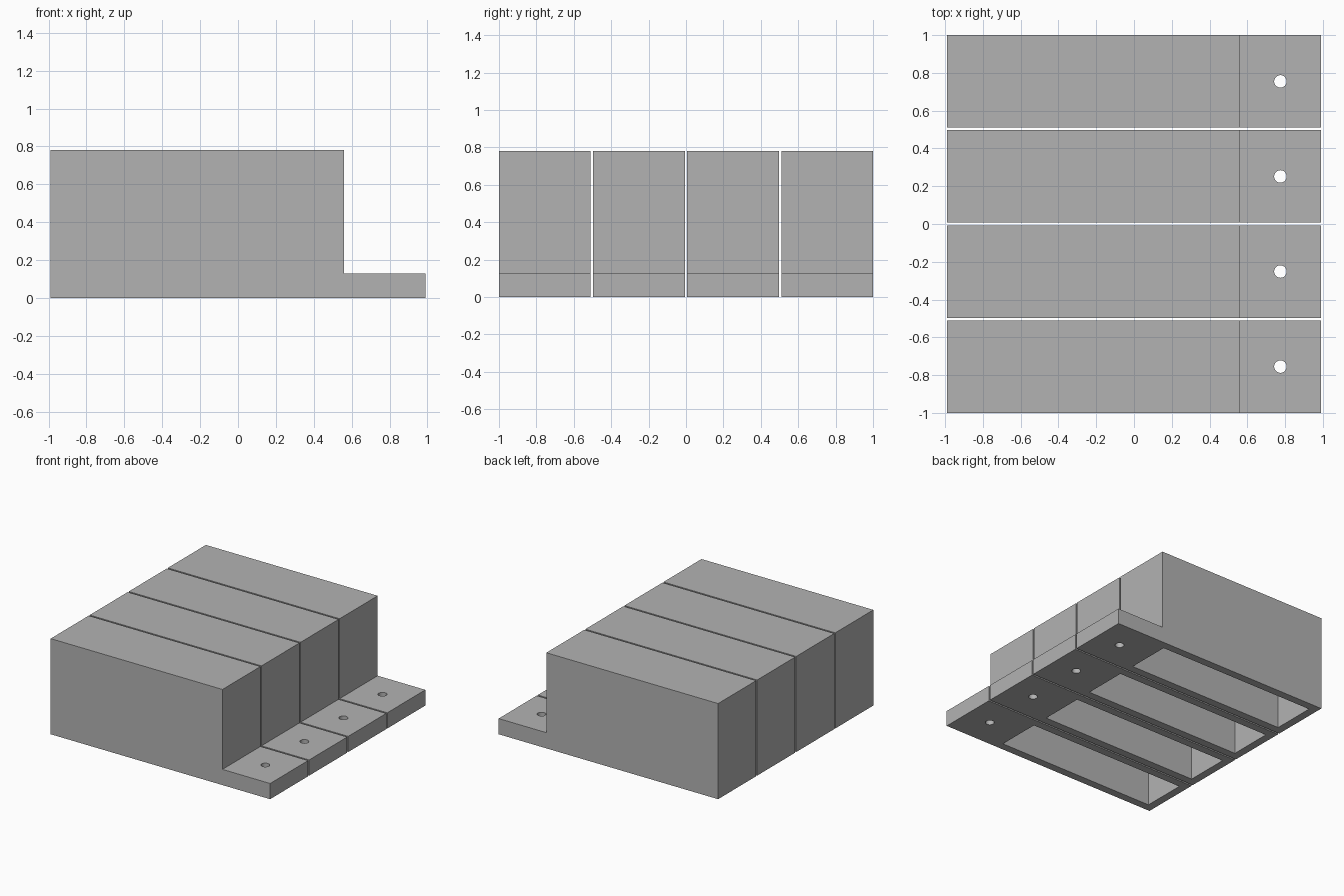
import bpy
import bmesh
import math

if "Cube" in bpy.data.objects:
    bpy.data.objects.remove(bpy.data.objects["Cube"])

# Main dimensions
COUNT, WIDTH = 4, 0.49
PITCH = (2.0 - WIDTH) / (COUNT - 1)
BACK, STEP, TIP = -0.99, 0.56, 0.99
TOP, FOOT = 0.78, 0.128
WALL = 0.065
HOLE_X, HOLE_R = 0.775, 0.033

grey = bpy.data.materials.new("plain grey")
grey.diffuse_color = (0.45, 0.45, 0.45, 1)
grey.use_nodes = True
grey.node_tree.nodes["Principled BSDF"].inputs["Base Color"].default_value = grey.diffuse_color


def prism(name, profile, y0, y1):
    """Extrude an x-z profile along y."""
    bm = bmesh.new()
    face = bm.faces.new([bm.verts.new((x, y0, z)) for x, z in profile])
    side = bmesh.ops.extrude_face_region(bm, geom=[face])
    verts = [v for v in side["geom"] if isinstance(v, bmesh.types.BMVert)]
    bmesh.ops.translate(bm, verts=verts, vec=(0, y1 - y0, 0))
    bmesh.ops.recalc_face_normals(bm, faces=bm.faces)
    mesh = bpy.data.meshes.new(name)
    bm.to_mesh(mesh)
    bm.free()
    mesh.materials.append(grey)
    obj = bpy.data.objects.new(name, mesh)
    bpy.context.collection.objects.link(obj)
    return obj


def cut(obj, cutter):
    """Subtract the cutter and remove it."""
    cutter.hide_render = True
    mod = obj.modifiers.new("cut", 'BOOLEAN')
    mod.operation = 'DIFFERENCE'
    mod.solver = 'EXACT'
    mod.object = cutter
    bpy.ops.object.select_all(action='DESELECT')
    bpy.context.view_layer.objects.active = obj
    obj.select_set(True)
    bpy.ops.object.modifier_apply(modifier=mod.name)
    bpy.data.objects.remove(cutter)


for i in range(COUNT):
    y0 = -1 + i * PITCH
    y1 = y0 + WIDTH

    # Tall box with a low foot at one end
    block = prism(f"box_with_foot_{i + 1}",
                  [(BACK, 0), (TIP, 0), (TIP, FOOT), (STEP, FOOT), (STEP, TOP), (BACK, TOP)],
                  y0, y1)

    # Hollow inside, open at the bottom
    a, b, c = BACK + WALL, STEP - WALL, TOP - WALL
    cut(block, prism("cavity_cutter", [(a, -0.1), (b, -0.1), (b, c), (a, c)],
                     y0 + WALL, y1 - WALL))

    # Screw hole through the foot
    bpy.ops.mesh.primitive_cylinder_add(vertices=32, radius=HOLE_R, depth=0.5,
                                        location=(HOLE_X, (y0 + y1) / 2, FOOT / 2))
    hole = bpy.context.object
    hole.data.materials.append(grey)
    cut(block, hole)
    bpy.ops.object.shade_smooth_by_angle(angle=math.radians(30))
